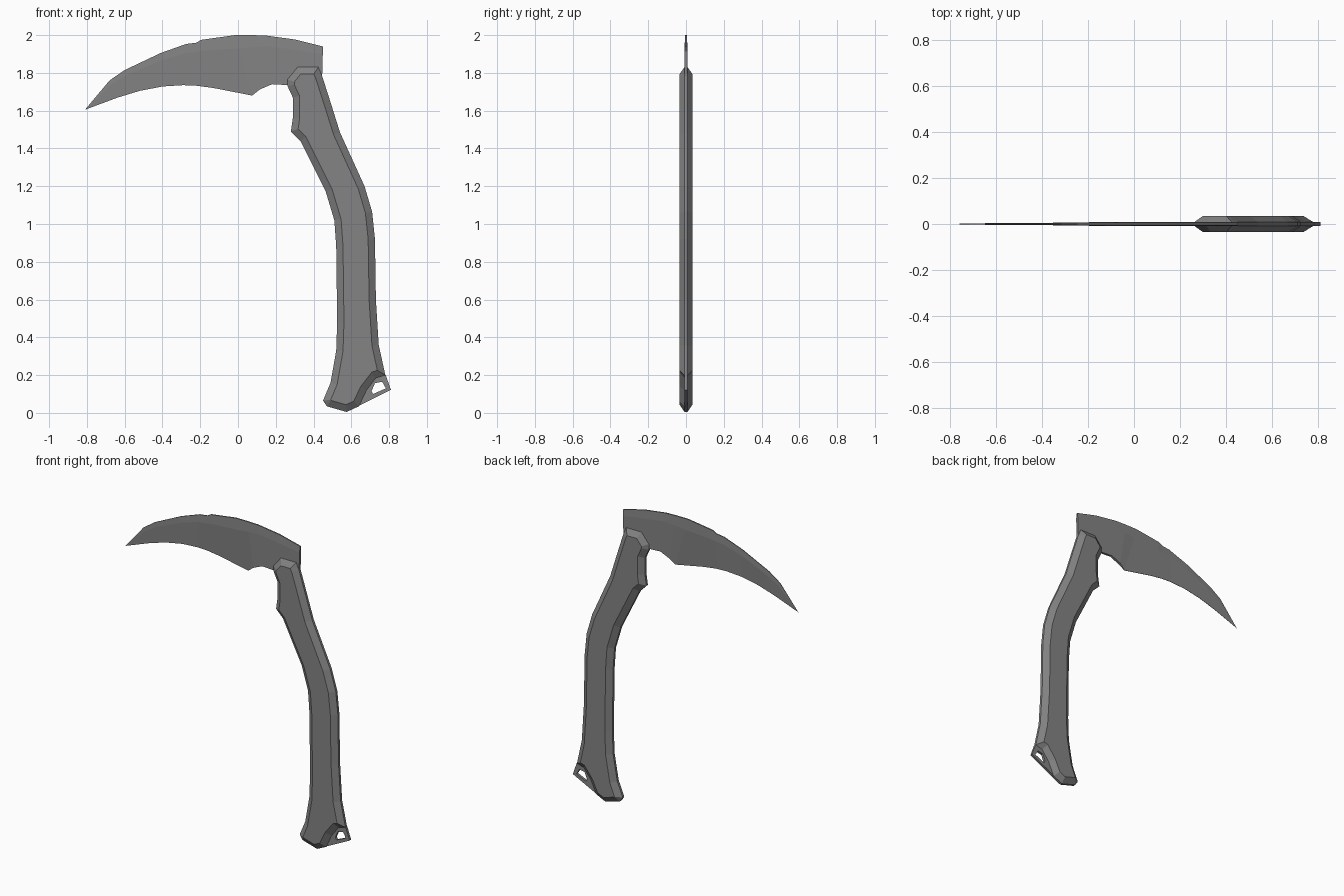
import bpy
import bmesh

cube = bpy.data.objects.get("Cube")
if cube:
    bpy.data.objects.remove(cube, do_unlink=True)

steel = bpy.data.materials.new("grey steel")
steel.use_nodes = True
GREY = (0.23, 0.23, 0.23, 1)
steel.diffuse_color = GREY
steel.node_tree.nodes["Principled BSDF"].inputs["Base Color"].default_value = GREY

RIM = 0.008  # half thickness of the thin plates


def finish(bm, name):
    bmesh.ops.remove_doubles(bm, verts=bm.verts, dist=0.0001)
    bmesh.ops.recalc_face_normals(bm, faces=bm.faces)
    mesh = bpy.data.meshes.new(name)
    bm.to_mesh(mesh)
    bm.free()
    mesh.materials.append(steel)
    obj = bpy.data.objects.new(name, mesh)
    bpy.context.collection.objects.link(obj)
    return obj


def loop(bm, points, y):
    return [bm.verts.new((x, y, z)) for x, z in points]


def bridge(bm, a, b):
    n = len(a)
    for i in range(n):
        j = (i + 1) % n
        bm.faces.new((a[i], a[j], b[j], b[i]))


# Handle: thin outline with a raised, chamfered grip on both sides
left_edge = [(0.315, 1.83), (0.262, 1.765), (0.262, 1.73), (0.29, 1.67), (0.29, 1.56),
             (0.28, 1.49), (0.33, 1.44), (0.465, 1.17), (0.51, 1.02), (0.52, 0.88),
             (0.525, 0.48), (0.52, 0.33), (0.49, 0.16), (0.45, 0.065), (0.47, 0.035)]
right_edge = [(0.575, 0.005), (0.64, 0.035), (0.68, 0.12), (0.73, 0.185), (0.78, 0.2),
              (0.745, 0.36), (0.73, 0.6), (0.725, 0.92), (0.71, 1.065), (0.67, 1.2),
              (0.54, 1.485), (0.485, 1.66), (0.445, 1.785), (0.425, 1.83)]
bm = bmesh.new()
front = loop(bm, left_edge + right_edge, -RIM)
back = loop(bm, left_edge + right_edge, RIM)
bridge(bm, front, back)
caps = [bm.faces.new(front), bm.faces.new(back)]
bmesh.ops.recalc_face_normals(bm, faces=bm.faces)
bmesh.ops.inset_individual(bm, faces=caps, thickness=0.036, depth=0.026,
                           use_even_offset=True)
finish(bm, "handle")

# Lanyard tab: thin plate with a hole
tab = [(0.62, 0.028), (0.81, 0.122), (0.782, 0.2), (0.72, 0.21), (0.65, 0.14)]
hole = [(0.715, 0.1), (0.783, 0.13), (0.763, 0.165), (0.725, 0.157), (0.707, 0.115)]
bm = bmesh.new()
rings = [loop(bm, tab, -RIM), loop(bm, tab, RIM), loop(bm, hole, RIM), loop(bm, hole, -RIM)]
for i in range(4):
    bridge(bm, rings[i], rings[(i + 1) % 4])
finish(bm, "lanyard_tab")

# Blade: stations of spine point, lower edge point, lower half thickness
EDGE = 0.001
stations = [((-0.68, 1.76), (-0.635, 1.67), EDGE), ((-0.6, 1.815), (-0.52, 1.705), EDGE),
            ((-0.41, 1.905), (-0.4, 1.728), EDGE), ((-0.275, 1.953), (-0.29, 1.735), EDGE),
            ((-0.22, 1.96), (-0.22, 1.732), EDGE), ((-0.195, 1.975), (-0.13, 1.72), EDGE),
            ((-0.015, 2.0), (0.075, 1.68), EDGE), ((0.07, 2.0), (0.115, 1.712), RIM),
            ((0.145, 1.998), (0.18, 1.74), RIM), ((0.3, 1.977), (0.27, 1.735), RIM),
            ((0.45, 1.94), (0.445, 1.76), RIM)]
bm = bmesh.new()
sections = []
for i, (spine, edge, low) in enumerate(stations):
    body = min(RIM, 0.003 + 0.001 * i)
    section = []
    for t, y in ((0, -body / 2), (0.22, -body), (1, -low), (1, low), (0.22, body), (0, body / 2)):
        x = spine[0] + t * (edge[0] - spine[0])
        z = spine[1] + t * (edge[1] - spine[1])
        section.append(bm.verts.new((x, y, z)))
    sections.append(section)
for a, b in zip(sections, sections[1:]):
    bridge(bm, a, b)
bm.faces.new(sections[-1])
# Pointed tip
tip = bm.verts.new((-0.81, 1.605, 0))
tip.co = (-0.81, 0, 1.605)
first = sections[0]
for i in range(6):
    bm.faces.new((tip, first[i], first[(i + 1) % 6]))
finish(bm, "blade")
